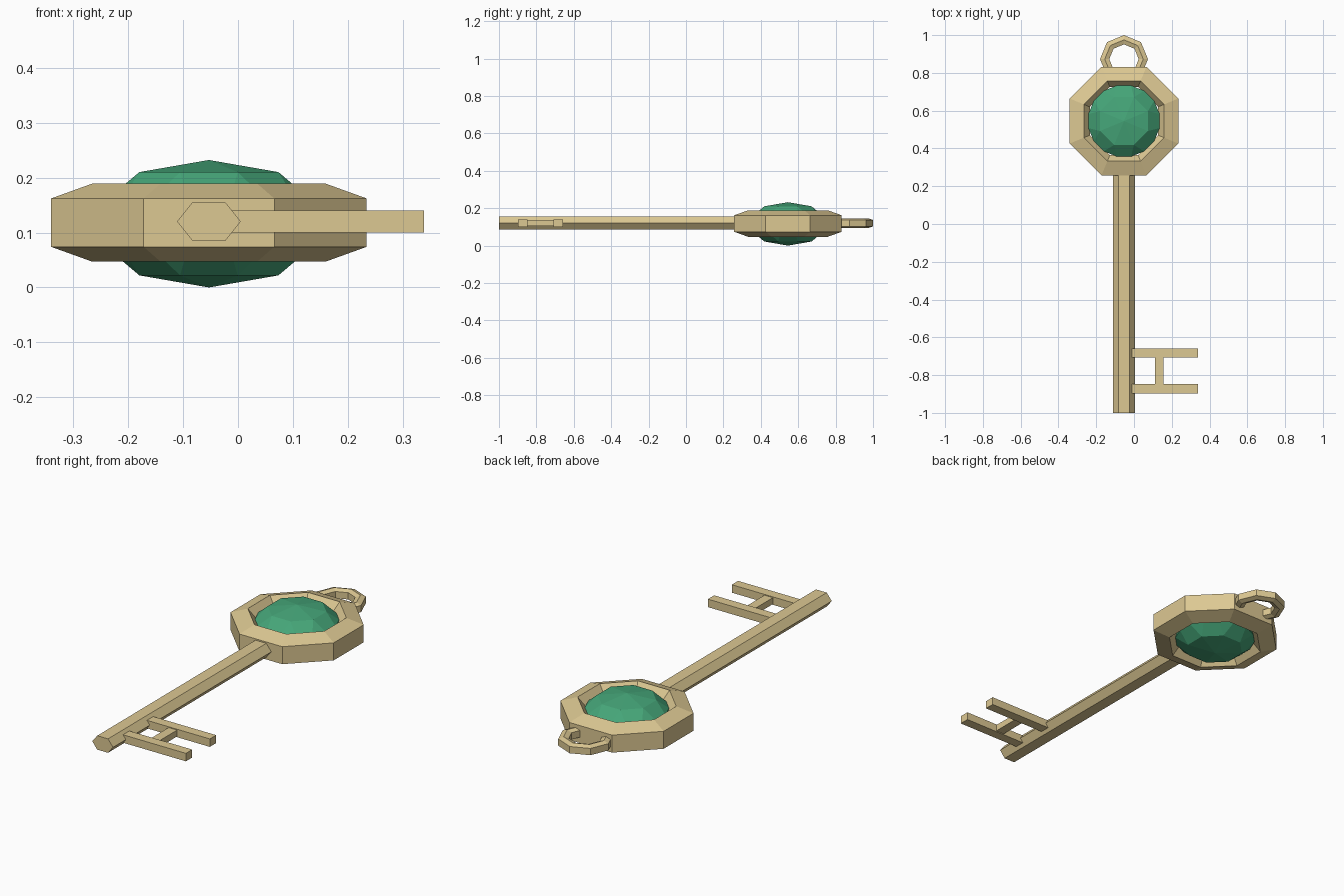
import bpy, bmesh
from math import sin, cos, pi

if "Cube" in bpy.data.objects:
    bpy.data.objects.remove(bpy.data.objects["Cube"])

CX, CY, CZ = -0.053, 0.545, 0.116


def material(name, color):
    m = bpy.data.materials.new(name)
    m.diffuse_color = color
    m.use_nodes = True
    m.node_tree.nodes["Principled BSDF"].inputs["Base Color"].default_value = m.diffuse_color
    return m


gold = material("gold", (0.72, 0.58, 0.29, 1))
green = material("green", (0.06, 0.38, 0.19, 1))


def finish(name, bm, mat):
    bmesh.ops.recalc_face_normals(bm, faces=bm.faces)
    me = bpy.data.meshes.new(name)
    bm.to_mesh(me)
    bm.free()
    me.materials.append(mat)
    ob = bpy.data.objects.new(name, me)
    bpy.context.collection.objects.link(ob)
    return ob


def faceted_ring(name, center, profile, start):
    """Sweep a closed (radius, height) profile around z in eight steps."""
    bm = bmesh.new()
    x, y, z = center
    loops = []
    for i in range(8):
        a = start + i * pi / 4
        loops.append([bm.verts.new((x + r * cos(a), y + r * sin(a), z + h)) for r, h in profile])
    n = len(profile)
    for i in range(8):
        p, q = loops[i], loops[(i + 1) % 8]
        for j in range(n):
            k = (j + 1) % n
            bm.faces.new((p[j], q[j], q[k], p[k]))
    return finish(name, bm, gold)


def box(name, x0, x1, y0, y1, z0, z1):
    bm = bmesh.new()
    bmesh.ops.create_cube(bm, size=1)
    for v in bm.verts:
        v.co = ((x0 + x1) / 2 + v.co.x * (x1 - x0),
                (y0 + y1) / 2 + v.co.y * (y1 - y0),
                (z0 + z1) / 2 + v.co.z * (z1 - z0))
    return finish(name, bm, gold)


# octagonal head setting and the hanging loop behind it
faceted_ring("head_frame", (CX, CY, CZ + 0.002),
             [(0.311, -0.044), (0.311, 0.044), (0.23, 0.071),
              (0.195, 0.03), (0.195, -0.03), (0.23, -0.071)], pi / 8)
faceted_ring("hanging_loop", (CX, 0.873, 0.12),
             [(0.127, -0.017), (0.127, 0.017), (0.102, 0.026),
              (0.078, 0.017), (0.078, -0.017), (0.102, -0.026)], 0)

# cut gem: points, eight-sided crowns and sixteen-sided girdle
bm = bmesh.new()
for s in (-1, 1):
    bm.verts.new((CX, CY, CZ + s * 0.116))
    for count, r, h, start in ((8, 0.137, 0.094, pi / 8), (16, 0.192, 0.042, pi / 16)):
        for i in range(count):
            a = start + i * 2 * pi / count
            bm.verts.new((CX + r * cos(a), CY + r * sin(a), CZ + s * h))
bmesh.ops.convex_hull(bm, input=bm.verts)
bmesh.ops.dissolve_limit(bm, angle_limit=0.01, verts=bm.verts, edges=bm.edges)
finish("gem", bm, green)

# flattened hexagonal shaft
bm = bmesh.new()
section = [(0.058, 0), (0.03, 0.035), (-0.03, 0.035), (-0.058, 0), (-0.03, -0.035), (0.03, -0.035)]
front = bm.faces.new([bm.verts.new((CX + x, -1, 0.12 + z)) for x, z in section])
ext = bmesh.ops.extrude_face_region(bm, geom=[front], use_keep_orig=True)
for v in ext["geom"]:
    if isinstance(v, bmesh.types.BMVert):
        v.co.y = 0.3
finish("shaft", bm, gold)

# key bit: two teeth joined by a thin bridge
for name, y in (("front_tooth", -0.873), ("rear_tooth", -0.683)):
    box(name, -0.015, 0.339, y - 0.025, y + 0.025, 0.1, 0.14)
box("tooth_bridge", 0.11, 0.157, -0.85, -0.706, 0.104, 0.136)
